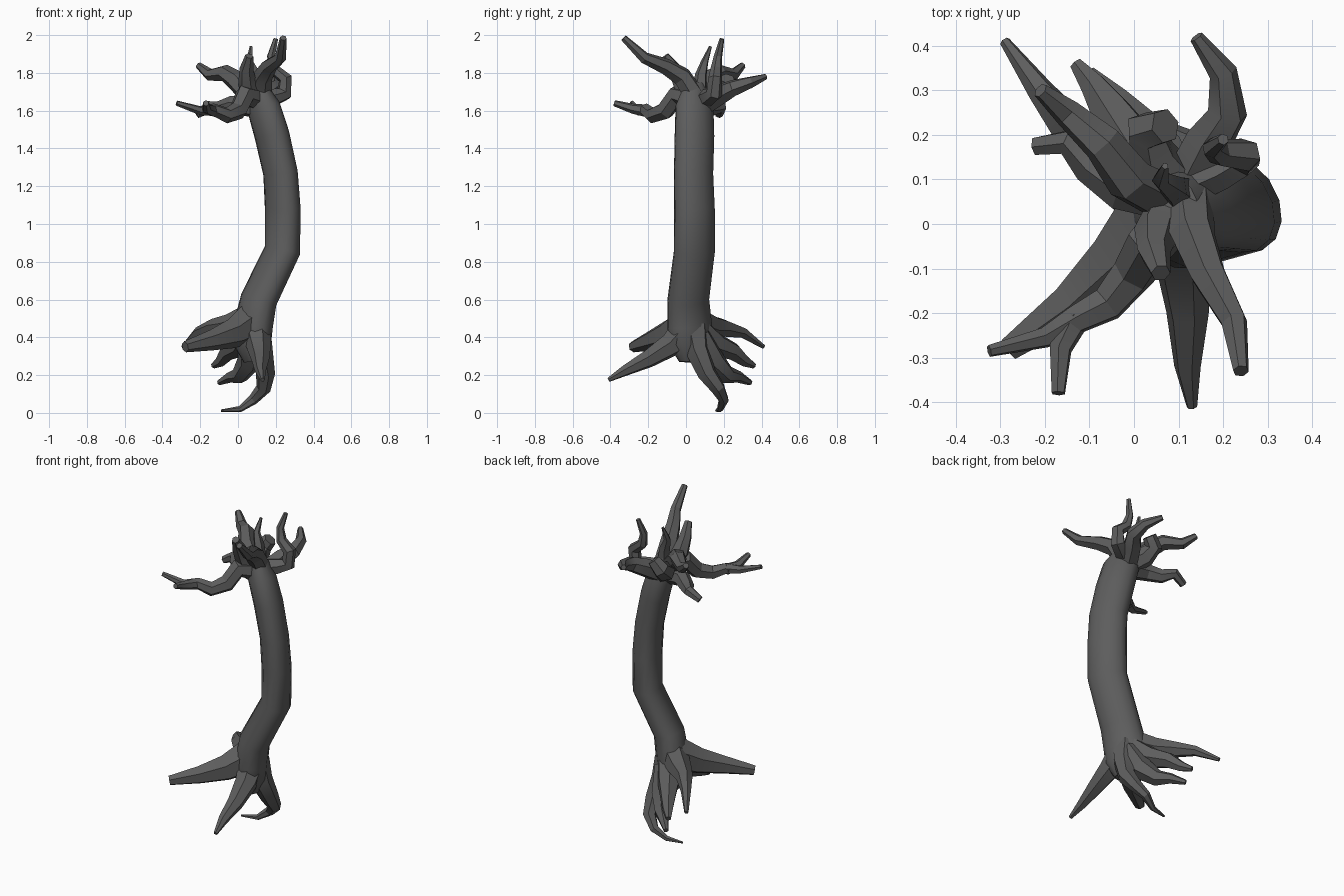
import bpy
import bmesh
import math
from mathutils import Vector

default_cube = bpy.data.objects.get("Cube")
if default_cube:
    bpy.data.objects.remove(default_cube, do_unlink=True)

# Single bark colour
bark = bpy.data.materials.new("dark_grey_bark")
bark.use_nodes = True
colour = (0.11, 0.11, 0.11, 1)
bark.diffuse_color = colour
shader = bark.node_tree.nodes["Principled BSDF"]
shader.inputs["Base Color"].default_value = colour
shader.inputs["Roughness"].default_value = 0.9


def sweep(name, points, radii, sides, depth=1.0, skew=0.0):
    """Sweep a polygon along a path; depth and skew make the section a slanted oval."""
    path = [Vector(p) for p in points]
    last = len(path) - 1
    bm = bmesh.new()
    rings = []
    previous = None
    side = None
    for i, centre in enumerate(path):
        before = (centre - path[i - 1]).normalized() if i > 0 else None
        after = (path[i + 1] - centre).normalized() if i < last else None
        direction = ((before or after) + (after or before)).normalized()
        if previous is None:
            side = direction.orthogonal().normalized()
        else:
            side = previous.rotation_difference(direction) @ side
        previous = direction
        other = direction.cross(side)
        ring = []
        for k in range(sides):
            angle = math.tau * k / sides
            offset = side * math.cos(angle) + other * math.sin(angle)
            offset.y = offset.y * depth + offset.x * skew
            ring.append(bm.verts.new(centre + offset * radii[i]))
        rings.append(ring)
    for lower, upper in zip(rings, rings[1:]):
        for k in range(sides):
            n = (k + 1) % sides
            bm.faces.new((lower[k], lower[n], upper[n], upper[k]))
    bm.faces.new(list(reversed(rings[0])))
    bm.faces.new(rings[-1])
    bmesh.ops.recalc_face_normals(bm, faces=bm.faces)

    mesh = bpy.data.meshes.new(name)
    bm.to_mesh(mesh)
    bm.free()
    mesh.materials.append(bark)
    obj = bpy.data.objects.new(name, mesh)
    bpy.context.collection.objects.link(obj)
    bpy.ops.object.select_all(action="DESELECT")
    obj.select_set(True)
    bpy.context.view_layer.objects.active = obj
    bpy.ops.object.shade_smooth_by_angle(angle=math.radians(35 if sides > 8 else 25))
    return obj


def limb(name, thick, thin, *points, sides=6, power=1.3):
    """Tapering root or branch; a low power thins quickly near the trunk."""
    last = len(points) - 1
    radii = [thick + (thin - thick) * (i / last) ** power for i in range(last + 1)]
    return sweep(name, points, radii, sides)


# Trunk
sweep("trunk",
      [(.08, .02, .27), (.075, .02, .36), (.08, .02, .46), (.11, .012, .6), (.235, .045, .86),
       (.237, .045, 1.08), (.225, .04, 1.27), (.18, .045, 1.47), (.135, .045, 1.62),
       (.095, .05, 1.74)],
      [.05, .1, .105, .098, .096, .095, .092, .093, .089, .05], 14, depth=1.1, skew=-.3)

# Roots
limb("front_root", .085, .012,
     (.09, .02, .47), (.11, -.08, .36), (.12, -.2, .285), (.12, -.32, .225), (.13, -.41, .175),
     power=1)
limb("front_right_root", .105, .03,
     (.06, .02, .48), (-.03, -.08, .42), (-.14, -.18, .385), (-.28, -.28, .35), power=1)
limb("back_right_root", .085, .012,
     (.06, .04, .49), (-.05, .13, .455), (-.13, .2, .45), (-.21, .3, .425), (-.29, .41, .35),
     power=1)
limb("back_root", .085, .016,
     (.07, .05, .44), (.01, .16, .36), (-.05, .25, .325), (-.09, .31, .275), (-.13, .36, .25),
     power=.9)
limb("lower_back_root", .085, .015,
     (.08, .06, .4), (.06, .15, .27), (.01, .22, .2), (-.04, .28, .19), (-.1, .34, .16),
     power=.9)
limb("hanging_root", .085, .006,
     (.09, .04, .45), (.12, .06, .33), (.145, .11, .21), (.135, .17, .13),
     (.08, .2, .07), (.01, .18, .02), (-.09, .16, .012), power=.8)

# Long front branch with its fork
limb("front_right_branch", .06, .014,
     (.1, .03, 1.66), (.035, -.05, 1.68), (0, -.11, 1.6), (-.06, -.18, 1.575),
     (-.13, -.215, 1.605), (-.2, -.255, 1.6), (-.325, -.285, 1.64), power=1.4)
limb("front_right_twig", .034, .016,
     (-.13, -.21, 1.6), (-.165, -.28, 1.61), (-.17, -.38, 1.64))

# Upright and rear branches
limb("tall_front_branch", .06, .018,
     (.12, .07, 1.64), (.13, -.02, 1.78), (.165, -.11, 1.835), (.225, -.22, 1.88),
     (.24, -.33, 1.985))
limb("back_left_branch", .06, .016,
     (.12, .09, 1.63), (.17, .19, 1.69), (.21, .25, 1.72), (.2, .34, 1.75), (.14, .42, 1.78),
     power=1.6)
limb("hooked_left_branch", .05, .013,
     (.12, .09, 1.66), (.19, .12, 1.67), (.245, .15, 1.69), (.25, .155, 1.77),
     (.19, .16, 1.82), (.175, .17, 1.89), (.2, .19, 1.98), power=1.6)
limb("back_right_branch", .06, .018,
     (.09, .05, 1.65), (-.01, .1, 1.76), (-.07, .18, 1.8), (-.15, .25, 1.79), (-.21, .3, 1.84),
     power=1.5)
limb("low_right_branch", .06, .022,
     (.1, .06, 1.62), (-.03, .08, 1.63), (-.1, .13, 1.61), (-.15, .185, 1.62), (-.22, .175, 1.58),
     power=1)
limb("back_stub_branch", .065, .04,
     (.11, .07, 1.63), (.04, .15, 1.68), (.03, .21, 1.72), (.07, .22, 1.77))
limb("front_stub_branch", .06, .022,
     (.09, .04, 1.65), (.05, -.02, 1.74), (.045, -.06, 1.82), (.06, -.11, 1.89))
limb("thin_crown_twig", .045, .008,
     (.1, .07, 1.66), (.09, .08, 1.79), (.06, .1, 1.86), (.07, .13, 1.94), sides=5, power=1)
